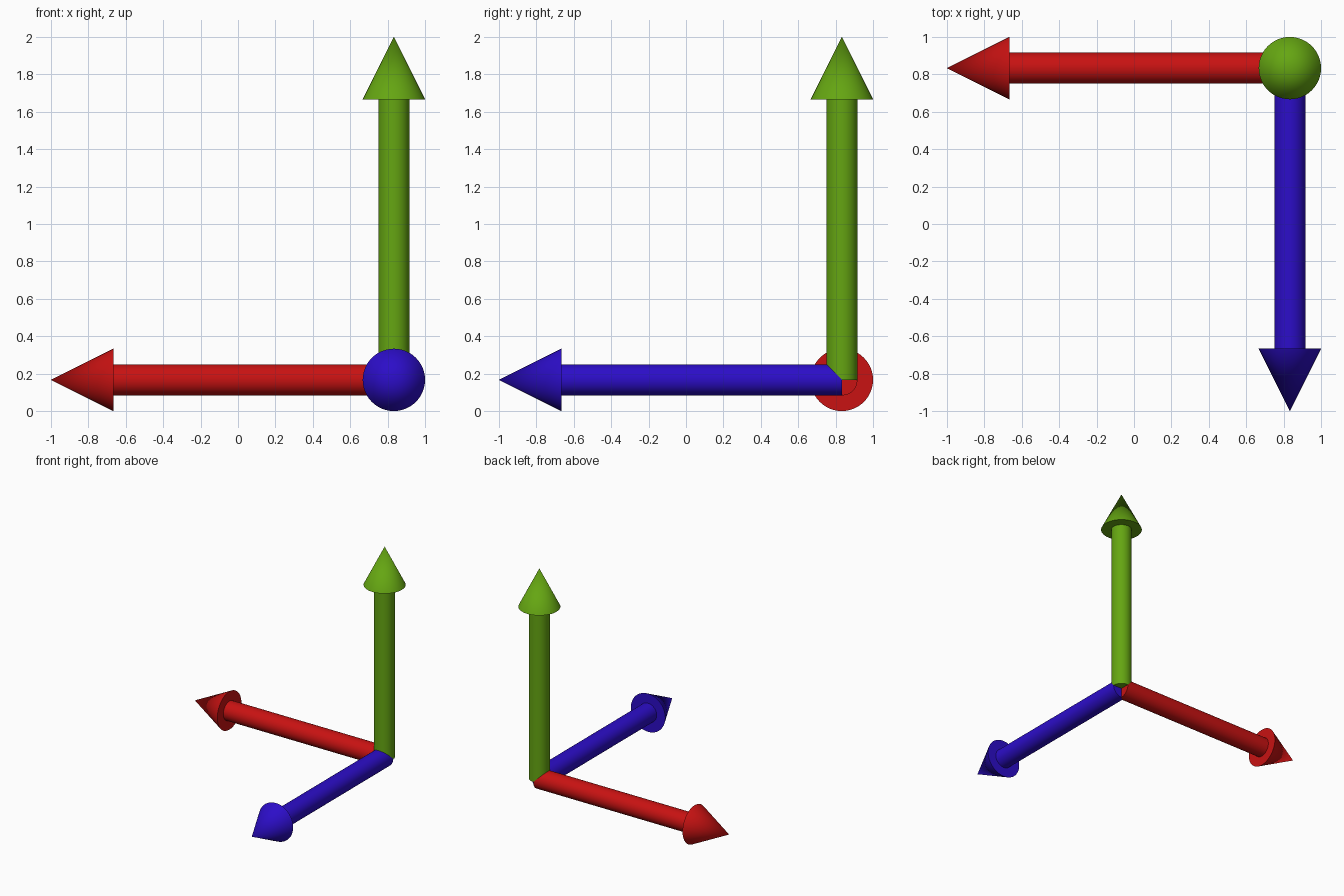
import bpy
from mathutils import Vector

if "Cube" in bpy.data.objects:
    bpy.data.objects.remove(bpy.data.objects["Cube"])

R = 1 / 6                       # arrowhead radius
ORIGIN = Vector((1 - R, 1 - R, R))
SHAFT_LEN, HEAD_LEN = 1.5, 1 / 3
SIDES = 48


def finish(ob, name, mat):
    ob.name = name
    ob.data.materials.append(mat)
    bpy.ops.object.shade_smooth_by_angle()


def arrow(name, direction, color):
    d = Vector(direction)
    rot = d.to_track_quat('Z', 'Y').to_euler()
    mat = bpy.data.materials.new(name + "_paint")
    mat.diffuse_color = color
    mat.use_nodes = True
    mat.node_tree.nodes["Principled BSDF"].inputs["Base Color"].default_value = mat.diffuse_color
    # round shaft starting at the shared corner
    bpy.ops.mesh.primitive_cylinder_add(
        vertices=SIDES, radius=R / 2, depth=SHAFT_LEN,
        location=ORIGIN + d * SHAFT_LEN / 2, rotation=rot)
    finish(bpy.context.object, name + "_shaft", mat)
    # pointed head
    bpy.ops.mesh.primitive_cone_add(
        vertices=SIDES, radius1=R, radius2=0, depth=HEAD_LEN,
        location=ORIGIN + d * (SHAFT_LEN + HEAD_LEN / 2), rotation=rot)
    finish(bpy.context.object, name + "_head", mat)


arrow("side_arrow", (-1, 0, 0), (0.58, 0.006, 0.006, 1))
arrow("front_arrow", (0, -1, 0), (0.025, 0.004, 0.58, 1))
arrow("up_arrow", (0, 0, 1), (0.13, 0.38, 0.006, 1))
